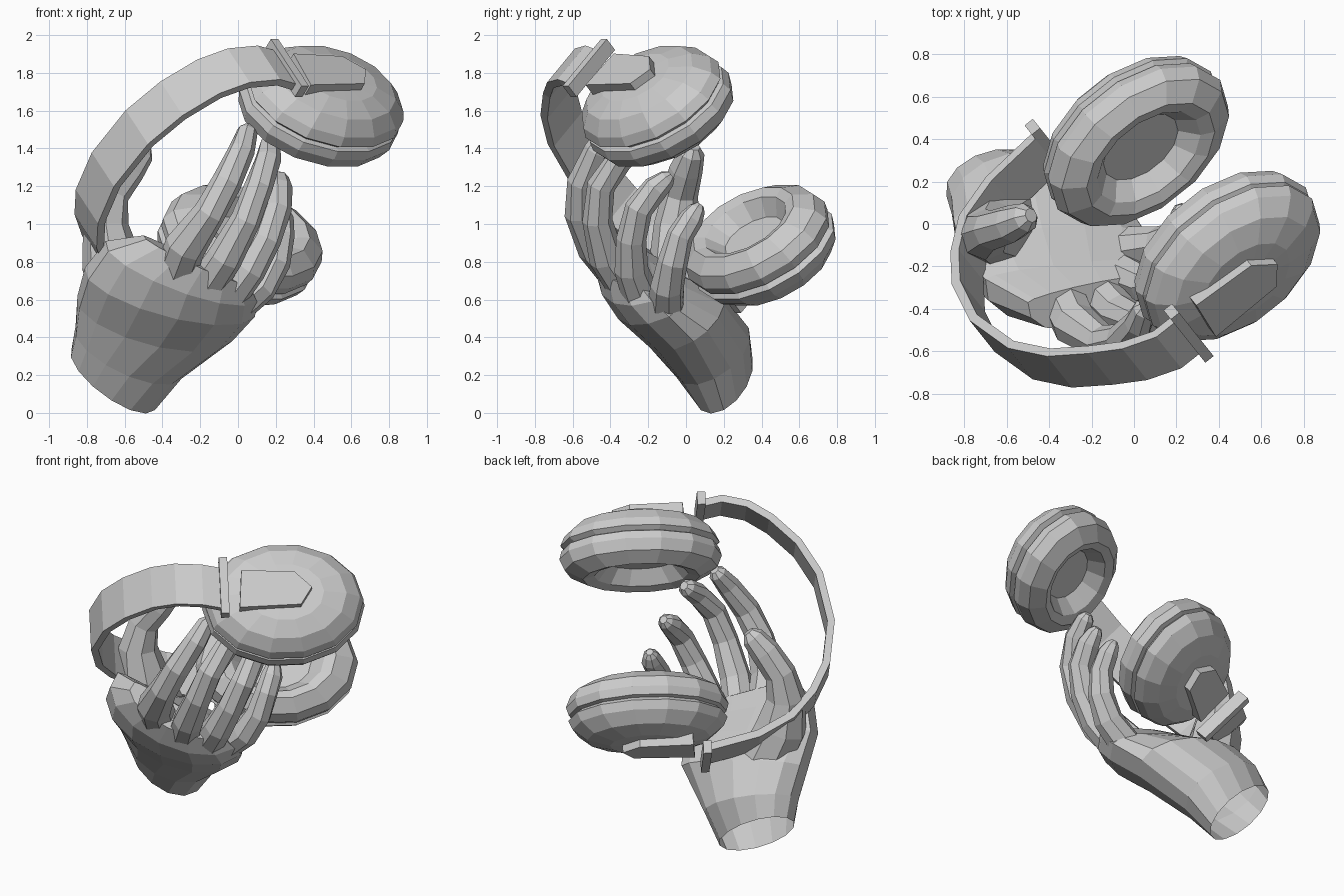
import bpy, bmesh, math
from mathutils import Vector

cube = bpy.data.objects.get("Cube")
if cube:
    bpy.data.objects.remove(cube, do_unlink=True)

GREY = (0.6, 0.6, 0.6, 1.0)
mat = bpy.data.materials.new("plain grey")
mat.use_nodes = True
mat.diffuse_color = GREY
mat.node_tree.nodes["Principled BSDF"].inputs["Base Color"].default_value = GREY

# Tilted headphone frame: N joins the two cups, D points to the headband, W is its width
MID = Vector((0.225, 0.12, 1.255))
N = Vector((-0.43, 0.54, -0.725)).normalized()
D = Vector((-0.782, -0.623, 0)).normalized()
W = N.cross(D).normalized()


def place(u, v, w):
    return MID + N * u + D * v + W * w


def loft(name, rings, open_start=False):
    """Skin a list of equal-length point rings and cap the ends."""
    bm = bmesh.new()
    loops = [[bm.verts.new(p) for p in ring] for ring in rings]
    count = len(loops[0])
    for a, b in zip(loops, loops[1:]):
        for i in range(count):
            j = (i + 1) % count
            bm.faces.new((a[i], a[j], b[j], b[i]))
    if not open_start:
        bm.faces.new(loops[0])
    bm.faces.new(loops[-1])
    bmesh.ops.recalc_face_normals(bm, faces=bm.faces)
    mesh = bpy.data.meshes.new(name)
    bm.to_mesh(mesh)
    bm.free()
    mesh.materials.append(mat)
    obj = bpy.data.objects.new(name, mesh)
    bpy.context.collection.objects.link(obj)


def oval(center, a, b, sides, hollow=1.0):
    """Oval ring; hollow scales the depth of the half facing away from b."""
    ring = []
    for i in range(sides):
        t = math.tau * i / sides
        depth = math.sin(t)
        ring.append(center + a * math.cos(t) + b * (depth if depth > 0 else depth * hollow))
    return ring


def finger(name, path, radii, sides=8):
    """Tapered tube along a bent path with a blunt tip."""
    pts = [Vector(p) for p in path]
    tip_dir = (pts[-1] - pts[-2]).normalized()
    pts.append(pts[-1] + tip_dir * radii[-1] * 0.6)
    radii = list(radii) + [radii[-1] * 0.5]
    rings = []
    for i, (p, r) in enumerate(zip(pts, radii)):
        tangent = (pts[min(i + 1, len(pts) - 1)] - pts[max(i - 1, 0)]).normalized()
        side = Vector((0.7, 0.7, 0)).cross(tangent).normalized()
        rings.append(oval(p, side * r, tangent.cross(side) * r, sides))
    loft(name, rings)


# Ear cups: oval lathe with hollow cushion, groove and domed shell
CUP = [(-0.05, 0.1), (-0.05, 0.42), (-0.14, 0.58), (-0.16, 0.72), (-0.10, 0.94),
       (-0.03, 1.0), (0.02, 0.97), (0.03, 0.91), (0.055, 0.98), (0.11, 0.93),
       (0.18, 0.76), (0.22, 0.48), (0.225, 0.1)]
PLATE = [(0.28, -0.11), (0.26, 0.13), (-0.06, 0.11), (-0.16, 0.01), (-0.09, -0.10)]
for label, s, bar_u, bar_v in (("right", 1, -0.77, 0.37), ("left", -1, 0.81, 0.34)):
    u0 = -0.5 * s
    loft(label + "_ear_cup",
         [oval(place(u0 - s * u, 0, 0), D * 0.49 * f, W * 0.38 * f, 14) for u, f in CUP])
    # Raised plate on the outer face
    loft(label + "_cup_plate",
         [[place(u0 - s * u, v, w) for v, w in PLATE] for u in (0.18, 0.27)])
    # Cross bar at the end of the headband
    loft(label + "_cross_bar",
         [[place(bar_u + i, bar_v + j, w) for i, j in
           ((-0.04, -0.025), (0.04, -0.025), (0.04, 0.025), (-0.04, 0.025))]
          for w in (-0.16, 0.2)])

# Headband: flat strip swept along an arch that leans slightly upward
ARCH = [(-0.78, 0.37, 0.01), (-0.80, 0.50, 0.03), (-0.75, 0.66, 0.06), (-0.65, 0.80, 0.08),
        (-0.49, 0.96, 0.08), (-0.28, 1.08, 0.08), (0.03, 1.14, 0.08), (0.30, 1.10, 0.08),
        (0.48, 1.01, 0.08), (0.64, 0.87, 0.08), (0.75, 0.66, 0.06), (0.82, 0.35, 0.03)]
band = []
for i, (u, v, w) in enumerate(ARCH):
    before, after = ARCH[max(i - 1, 0)], ARCH[min(i + 1, len(ARCH) - 1)]
    t = Vector((after[0] - before[0], after[1] - before[1])).normalized()
    iu, iv = u + t.y * 0.045, v - t.x * 0.045
    low, high = w - 0.13, w + 0.13
    band.append([place(u, v, low), place(u, v, high), place(iu, iv, high), place(iu, iv, low)])
loft("headband", band)

# Palm: oval sections from the open wrist to the knuckles, cupped on the inner side
SECTIONS = [((-0.66, 0.20, 0.18), (0.22, 0, -0.165), (-0.06, -0.155, -0.08), 1),
            ((-0.58, 0.14, 0.32), (0.28, 0.01, -0.14), (-0.06, -0.20, -0.10), 1),
            ((-0.44, 0.03, 0.50), (0.41, 0.01, -0.12), (-0.07, -0.23, -0.13), 0.75),
            ((-0.36, -0.12, 0.64), (0.45, 0.03, -0.13), (-0.06, -0.25, -0.12), 0.45),
            ((-0.30, -0.22, 0.75), (0.40, 0.04, -0.16), (-0.06, -0.24, -0.09), 0.15),
            ((-0.22, -0.31, 0.81), (0.28, 0.06, -0.13), (-0.03, -0.18, -0.02), 0.15)]
loft("palm", [oval(Vector(c), Vector(a), Vector(b), 14, h) for c, a, b, h in SECTIONS],
     open_start=True)

# Thumb and four curled fingers
finger("thumb", [(-0.58, 0.02, 0.55), (-0.67, -0.04, 0.80), (-0.70, -0.05, 1.0),
                 (-0.67, -0.03, 1.16), (-0.58, 0.0, 1.29), (-0.51, 0.03, 1.38)],
       (0.17, 0.16, 0.12, 0.095, 0.09, 0.07))
finger("index_finger", [(-0.34, -0.34, 0.72), (-0.28, -0.47, 0.88), (-0.15, -0.56, 1.06),
                        (-0.06, -0.55, 1.22), (0.02, -0.47, 1.39), (0.05, -0.40, 1.49)],
       (0.11, 0.11, 0.085, 0.08, 0.07, 0.055))
finger("middle_finger", [(-0.17, -0.32, 0.67), (-0.07, -0.42, 0.82), (0.04, -0.47, 1.02),
                         (0.11, -0.45, 1.20), (0.16, -0.35, 1.34), (0.17, -0.25, 1.42)],
       (0.10, 0.095, 0.08, 0.075, 0.07, 0.055))
finger("ring_finger", [(-0.05, -0.24, 0.62), (0.06, -0.29, 0.76), (0.15, -0.29, 0.92),
                       (0.21, -0.25, 1.08), (0.22, -0.16, 1.19), (0.22, -0.10, 1.24)],
       (0.10, 0.09, 0.08, 0.075, 0.07, 0.05))
finger("little_finger", [(-0.02, -0.11, 0.56), (0.12, -0.10, 0.67), (0.20, -0.07, 0.80),
                         (0.23, -0.03, 0.94), (0.23, 0.03, 1.03), (0.22, 0.06, 1.08)],
       (0.10, 0.09, 0.08, 0.07, 0.065, 0.045))
